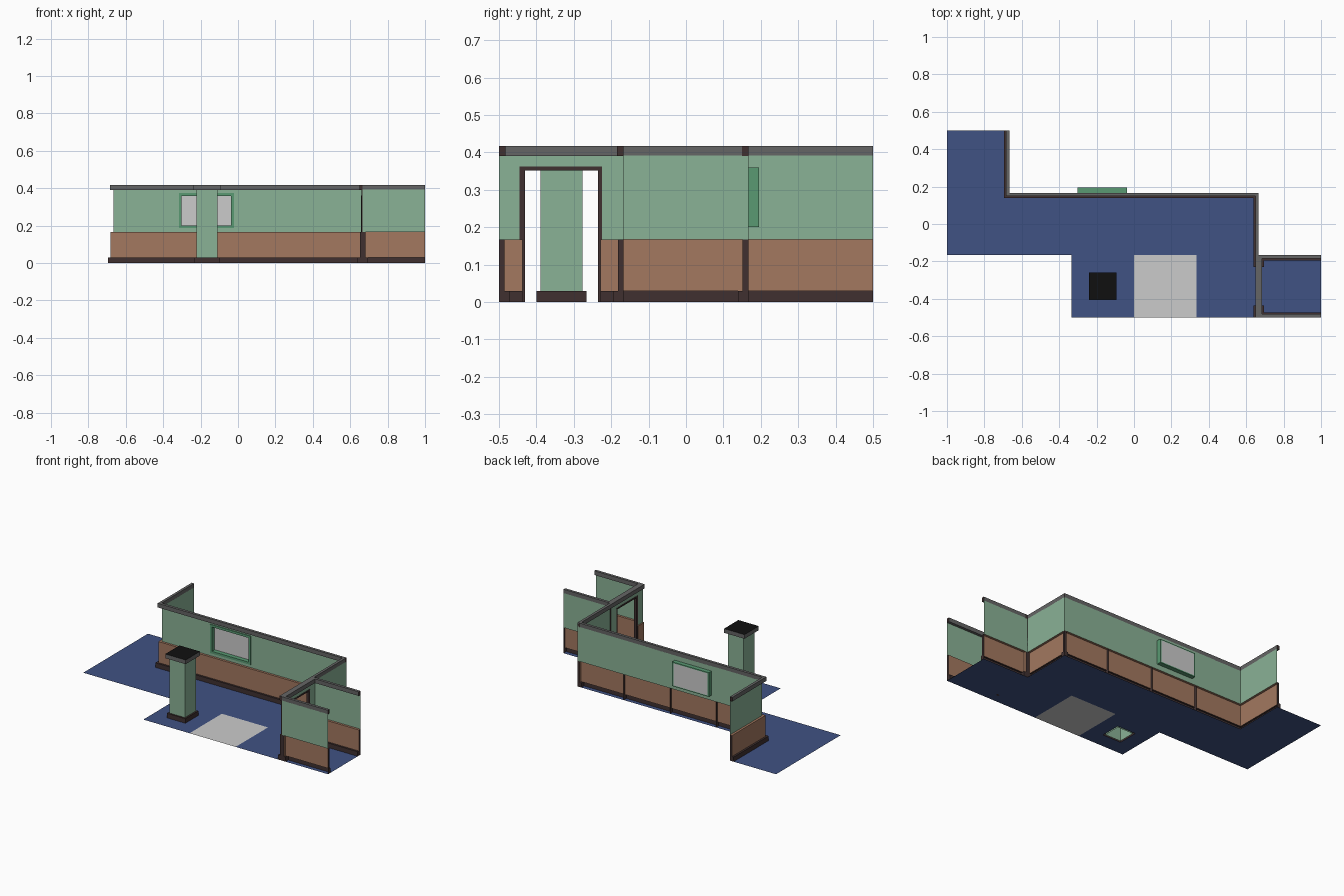
import bpy

if "Cube" in bpy.data.objects:
    bpy.data.objects.remove(bpy.data.objects["Cube"])

T = 1 / 3          # module length
S = T / 2
H = 2 * T


def material(name, rgb):
    m = bpy.data.materials.new(name)
    m.diffuse_color = (*rgb, 1)
    m.use_nodes = True
    m.node_tree.nodes["Principled BSDF"].inputs["Base Color"].default_value = m.diffuse_color
    return m


GREEN = material("green_paint", (.255, .445, .305))
BROWN = material("brown_panel", (.366, .188, .117))
DARK = material("dark_trim", (.05, .03, .03))
RAIL = material("rail_grey", (.13, .13, .13))
BLUE = material("blue_floor", (.051, .084, .23))
FRAME = material("window_green", (.10, .32, .17))
BLACK = material("black_top", (.005, .005, .005))


def build(name, verts, faces, mat=None):
    me = bpy.data.meshes.new(name)
    me.from_pydata(verts, [], faces)
    ob = bpy.data.objects.new(name, me)
    bpy.context.collection.objects.link(ob)
    if mat:
        me.materials.append(mat)
    return ob


def loft(name, loops, mat=None, cap=False):
    """Bridge a list of four-point loops."""
    faces = [(4 * i + j, 4 * i + (j + 1) % 4, 4 * i + 4 + (j + 1) % 4, 4 * i + 4 + j)
             for i in range(len(loops) - 1) for j in range(4)]
    if cap:
        k = 4 * len(loops) - 4
        faces.append((k, k + 1, k + 2, k + 3))
    return build(name, [p for l in loops for p in l], faces, mat)


def flat(cx, cy, hx, hy, z):
    return [(cx - hx, cy - hy, z), (cx + hx, cy - hy, z), (cx + hx, cy + hy, z), (cx - hx, cy + hy, z)]


def upright(cx, cz, hx, hz, y):
    return [(cx - hx, y, cz - hz), (cx + hx, y, cz - hz), (cx + hx, y, cz + hz), (cx - hx, y, cz + hz)]


# Cross-sections as (distance out from the wall plane, height)
SKIRT = [(.0275, 0), (.0275, .03), (.015, .03)]
PANEL = [(.015, .03), (.015, .167), (0, .167)]
RAIL_P = [(0, .39), (.0175, .39), (.0175, .417), (0, .417), (0, .39)]
FOOT_END = [(0, 0), (.0275, 0), (.0275, .03), (.015, .03), (.015, .167), (0, .167)]


def place(p, q, u, v, z):
    """Point u along p-q, v out to the left of it, at height z."""
    dx, dy = q[0] - p[0], q[1] - p[1]
    n = (dx * dx + dy * dy) ** .5
    dx, dy = dx / n, dy / n
    return (p[0] + dx * u - dy * v, p[1] + dy * u + dx * v, z)


def sweep(name, pts, p, q, mat, m0=0, m1=0):
    """Extrude a section from p to q; m0 / m1 mitre the ends."""
    L = ((q[0] - p[0]) ** 2 + (q[1] - p[1]) ** 2) ** .5
    verts = []
    for v, z in pts:
        verts += [place(p, q, -m0 * v, v, z), place(p, q, L + m1 * v, v, z)]
    faces = [(2 * i + 1, 2 * i, 2 * i + 2, 2 * i + 3) for i in range(len(pts) - 1)]
    build(name, verts, faces, mat)


def end(name, pts, p, q, u):
    build(name, [place(p, q, u, v, z) for v, z in pts], [tuple(range(len(pts)))], DARK)


def wall(name, p, q, m0=0, m1=0, paint=True, g=0, rail=True):
    L = ((q[0] - p[0]) ** 2 + (q[1] - p[1]) ** 2) ** .5
    if paint:
        sweep(name + "_paint", [(g, .167), (g, .392)], p, q, GREEN, m0, m1)
    sweep(name + "_panel", PANEL, p, q, BROWN, m0, m1)
    sweep(name + "_skirting", SKIRT, p, q, DARK, m0, m1)
    if rail:
        sweep(name + "_rail", RAIL_P, p, q, RAIL, m0, m1)
    for m, u in ((m0, 0), (m1, L)):
        if not m:
            end(name + "_foot_end", FOOT_END, p, q, u)
            if rail:
                end(name + "_rail_end", RAIL_P[:4], p, q, u)


# Floor: plain tiles, one grey tile, one tile open under the pillar
tiles = [(-1, .5, -H, -S), (-H, S, H, -S), (T, -S, 1, -.5)]
for x0, y1, x1, y0 in tiles:
    build("floor", [(x0, y0, 0), (x1, y0, 0), (x1, y1, 0), (x0, y1, 0)], [(0, 1, 2, 3)], BLUE)
build("grey_floor_tile", flat(S, -T, S, S, 0), [(0, 1, 2, 3)])
loft("pillar_floor_tile", [flat(-S, -T, S, S, 0), flat(-S, -T, .0667, .0667, 0)], BLUE)

# Back wall in four modules, the third holding the window
for i in range(4):
    x = H - i * T
    wall("back_wall", (x, S), (x - T, S), 0, 1 if i == 3 else 0, paint=(i != 2))
wall("left_wall", (-H, S), (-H, .5), 1, 0)
wall("right_wall", (H, -S), (H, S))
wall("corridor_back_wall", (1, -S), (H, -S))
wall("corridor_front_wall", (H, -.5), (1, -.5))

# Window
wx, wz = -S - .002, .28
loft("window_wall_paint", [
    [(-T, S, .167), (0, S, .167), (0, S, .392), (-T, S, .392)],
    upright(wx, wz, .1325, .079, S)], GREEN)
loft("window_casing", [upright(wx, wz, .1475, .094, S), upright(wx, wz, .1475, .094, S - .005),
                       upright(wx, wz, .1325, .079, S - .005), upright(wx, wz, .1325, .079, S)], FRAME)
loft("window_reveal", [upright(wx, wz, .1325, .079, S), upright(wx, wz, .1325, .079, .195),
                       upright(wx, wz, .122, .072, .195)], FRAME)
build("window_pane", upright(wx, wz, .1325, .079, .19), [(0, 1, 2, 3)])

# Doorway wall, built on both sides of its plane
Y0, Y1 = -.437, -.229
G = .007
for side, flip in (("room", False), ("corridor", True)):
    for a, b in ((-.5, Y0), (Y1, -S)):
        p, q = (H, a), (H, b)
        if flip:
            p, q = q, p
        wall("door_wall_" + side, p, q, g=G, rail=False)
    p, q = (H, -.5), (H, -S)
    if flip:
        p, q = q, p
    sweep("door_lintel_" + side, [(G, .357), (G, .392)], (p[0], p[1]), (q[0], q[1]), GREEN)
    sweep("door_rail_" + side, RAIL_P, p, q, RAIL)
    for u in (0, T):
        end("door_rail_end", RAIL_P[:4], p, q, u)
        end("door_wall_end", [(0, .167), (G, .167), (G, .392), (0, .392)], p, q, u)


# Door frame: a square-edged arch section carried through the wall
def arch(x):
    outer = [(x, -.445, 0), (x, -.445, .362), (x, -.224, .362), (x, -.224, 0)]
    inner = [(x, -.235, 0), (x, -.235, .352), (x, -.43, .352), (x, -.43, 0)]
    return outer + inner


faces = [(i, (i + 1) % 8, 8 + (i + 1) % 8, 8 + i) for i in range(8)]
for k in (0, 8):
    faces += [(k, k + 1, k + 6, k + 7), (k + 1, k + 2, k + 5, k + 6), (k + 2, k + 3, k + 4, k + 5)]
build("door_frame", arch(H - .009) + arch(H + .009), faces, DARK)

# Pillar: hollow column, skirting and top
loft("pillar_column", [flat(-S, -T, .056, .056, z) for z in (0, .392)], GREEN)
loft("pillar_skirting", [flat(-S, -T, .0667, .0667, 0), flat(-S, -T, .0667, .0667, .03),
                         flat(-S, -T, .056, .056, .03)], DARK)
loft("pillar_rail", [flat(-S, -T, .056, .056, .39), flat(-S, -T, .0735, .0735, .39),
                     flat(-S, -T, .0735, .0735, .417)], RAIL)
build("pillar_top", flat(-S, -T, .0735, .0735, .417), [(0, 1, 2, 3)], BLACK)
